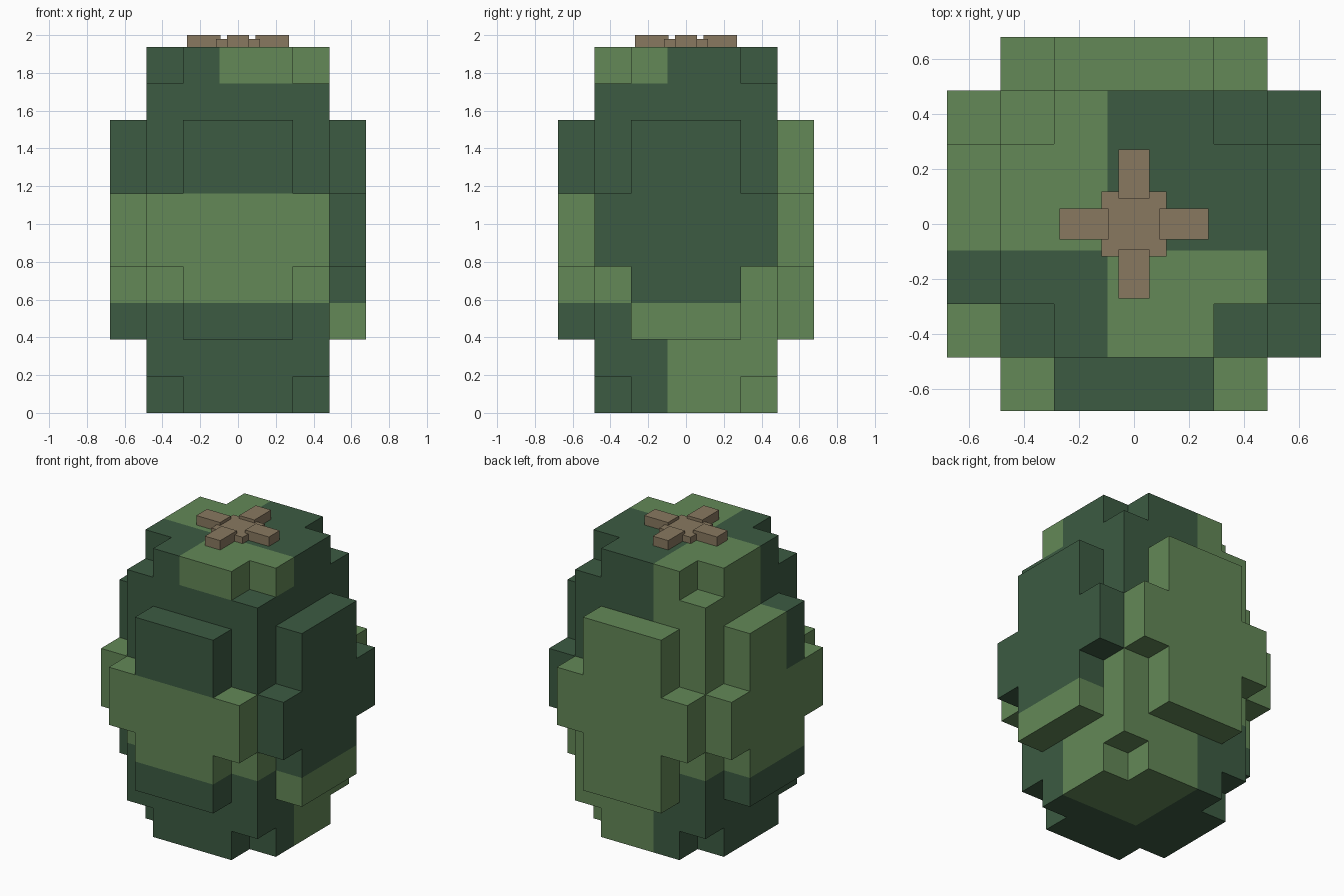
import bpy, bmesh
from mathutils import Vector

if "Cube" in bpy.data.objects:
    bpy.data.objects.remove(bpy.data.objects["Cube"])

U = 0.1937          # edge of one block
TOP = 10 * U        # top of the rind


def material(name, rgb):
    lin = [((c / 255 + 0.055) / 1.055) ** 2.4 for c in rgb]
    m = bpy.data.materials.new(name)
    m.diffuse_color = (*lin, 1)
    m.use_nodes = True
    m.node_tree.nodes["Principled BSDF"].inputs["Base Color"].default_value = m.diffuse_color
    return m


dark = material("dark_green", (60, 91, 66))
light = material("light_green", (99, 136, 87))
brown = material("stem_brown", (137, 121, 96))


def make_object(name, bm, mats):
    me = bpy.data.meshes.new(name)
    bm.to_mesh(me)
    bm.free()
    for m in mats:
        me.materials.append(m)
    ob = bpy.data.objects.new(name, me)
    bpy.context.collection.objects.link(ob)
    return ob


def solid(x, y, z):
    """Blocky melon: square core with clipped corners and a cross-shaped panel per side."""
    a, b = sorted((abs(x), abs(y)))
    if b <= 2:
        return 0 <= z <= 9 and not (a == 2 and z in (0, 9))
    if b == 3 and a <= 2:
        return 4 <= z <= 5 or (a <= 1 and 2 <= z <= 7)
    return False


def is_light(x, y, z):
    """Patchwork of light and dark blocks."""
    if y == 3:
        return True
    if z <= 2:
        return (x >= 0 and y >= 0) or x == 3
    if z <= 5:
        return x != 3
    if x < 0:
        return y >= 0
    return y < 0 and z == 9


# Rind: only the exposed block sides, merged into large flat faces
bm = bmesh.new()
verts = {}


def corner(p):
    key = tuple(round(c * 2) for c in p)
    if key not in verts:
        verts[key] = bm.verts.new(p * U)
    return verts[key]


for x in range(-3, 4):
    for y in range(-3, 4):
        for z in range(10):
            if not solid(x, y, z):
                continue
            mid = Vector((x, y, z + 0.5))
            for axis in range(3):
                for s in (-1, 1):
                    n = Vector((0, 0, 0))
                    n[axis] = s
                    if solid(x + int(n.x), y + int(n.y), z + int(n.z)):
                        continue
                    t = Vector((0, 0, 0))
                    t[(axis + 1) % 3] = 1
                    b = n.cross(t)
                    ring = [mid + (n + i * t + j * b) / 2
                            for i, j in ((-1, -1), (1, -1), (1, 1), (-1, 1))]
                    f = bm.faces.new([corner(p) for p in ring])
                    f.material_index = int(is_light(x, y, z))
bmesh.ops.dissolve_limit(bm, angle_limit=0.01, verts=bm.verts[:],
                         edges=bm.edges[:], delimit={'MATERIAL'})
make_object("rind", bm, [dark, light])


def box(name, x0, x1, y0, y1, z0, z1, mat):
    bm = bmesh.new()
    bmesh.ops.create_cube(bm, size=1)
    for v in bm.verts:
        v.co = Vector(((x0 + x1) / 2 + v.co.x * (x1 - x0),
                       (y0 + y1) / 2 + v.co.y * (y1 - y0),
                       (z0 + z1) / 2 + v.co.z * (z1 - z0)))
    return make_object(name, bm, [mat])


# Stem: low centre block with four raised arms
box("stem_centre", -0.117, 0.117, -0.117, 0.117, TOP, 1.98, brown)
for side, s in (("left", -1), ("right", 1)):
    a, b = sorted((s * 0.093, s * 0.27))
    box("stem_arm_" + side, a, b, -0.057, 0.057, TOP, 2.0, brown)
for side, s in (("front", -1), ("back", 1)):
    a, b = sorted((s * 0.093, s * 0.27))
    box("stem_arm_" + side, -0.057, 0.057, a, b, TOP, 2.0, brown)
